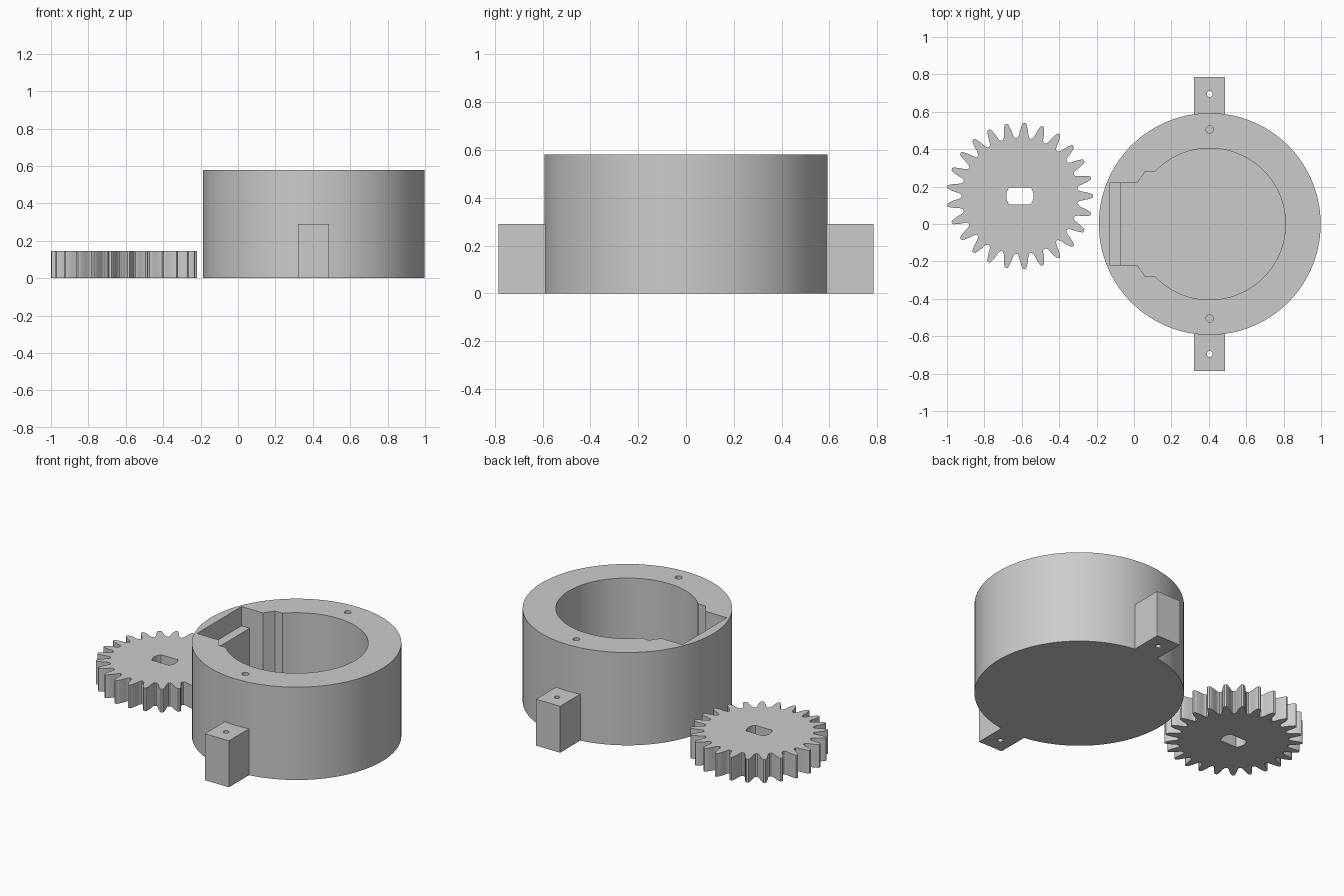
import bpy, bmesh, math

if "Cube" in bpy.data.objects:
    bpy.data.objects.remove(bpy.data.objects["Cube"])

grey = bpy.data.materials.new("plain grey")
grey.diffuse_color = (0.6, 0.6, 0.6, 1)
grey.use_nodes = True
grey.node_tree.nodes["Principled BSDF"].inputs["Base Color"].default_value = grey.diffuse_color
CX = 0.405            # housing centre
GX, GY = -0.61, 0.15  # gear centre


def prism(name, pts, z0, z1):
    """Extrude a closed outline between two heights."""
    bm = bmesh.new()
    face = bm.faces.new([bm.verts.new((x, y, z0)) for x, y in pts])
    ext = bmesh.ops.extrude_face_region(bm, geom=[face])
    top = [v for v in ext["geom"] if isinstance(v, bmesh.types.BMVert)]
    bmesh.ops.translate(bm, verts=top, vec=(0, 0, z1 - z0))
    bmesh.ops.recalc_face_normals(bm, faces=bm.faces)
    me = bpy.data.meshes.new(name)
    bm.to_mesh(me)
    bm.free()
    ob = bpy.data.objects.new(name, me)
    bpy.context.collection.objects.link(ob)
    me.materials.append(grey)
    return ob


def circle(x, y, r, n):
    return [(x + r * math.cos(2 * math.pi * i / n), y + r * math.sin(2 * math.pi * i / n))
            for i in range(n)]


def rect(x0, x1, y0, y1):
    return [(x0, y0), (x1, y0), (x1, y1), (x0, y1)]


def cut(ob, *cutters):
    bpy.context.view_layer.objects.active = ob
    for c in cutters:
        m = ob.modifiers.new("cut", 'BOOLEAN')
        m.operation, m.solver, m.object = 'DIFFERENCE', 'EXACT', c
        bpy.ops.object.modifier_apply(modifier=m.name)
        bpy.data.objects.remove(c)


def smooth(ob):
    bpy.ops.object.select_all(action='DESELECT')
    ob.select_set(True)
    bpy.context.view_layer.objects.active = ob
    bpy.ops.object.shade_smooth_by_angle(angle=math.radians(30))


# Round housing with a keyhole-shaped pocket and two blind screw holes
housing = prism("housing", circle(CX, 0, 0.593, 128), 0, 0.58)
R, FLOOR = 0.405, 0.03
a = math.asin(0.28 / R)
n = 80
bore = [(CX - R * math.cos(a + (2 * math.pi - 2 * a) * i / n),
         R * math.sin(a + (2 * math.pi - 2 * a) * i / n)) for i in range(n + 1)]
side = [(0.06, 0.28), (0.018, 0.22), (-0.13, 0.22)]
pocket = bore + [(x, -y) for x, y in side] + side[::-1]
cut(housing, prism("pocket_cutter", pocket, FLOOR, 0.7),
    *[prism("screw_cutter", circle(CX, s * 0.505, 0.02, 24), 0.29, 0.7) for s in (1, -1)])
smooth(housing)

# Ledge at the closed end of the pocket
prism("pocket_ledge", rect(-0.135, -0.073, -0.225, 0.225), 0.01, 0.46)

# Mounting blocks with through holes
for label, s in (("back", 1), ("front", -1)):
    y0, y1 = sorted((s * 0.56, s * 0.785))
    block = prism(label + "_mounting_block", rect(0.32, 0.487, y0, y1), 0, 0.29)
    cut(block, prism("hole_cutter", circle(CX, s * 0.695, 0.016, 24), -0.1, 0.4))
    smooth(block)

# Spur gear: half-tooth profile as (radius, angle offset in tooth pitches)
TEETH = 25
half = [(0.391, 0.06), (0.386, 0.105), (0.374, 0.155), (0.358, 0.215),
        (0.342, 0.26), (0.328, 0.30), (0.317, 0.36), (0.311, 0.44)]
tooth = [(r, -t) for r, t in half[::-1]] + half
outline = []
for k in range(TEETH):
    for r, t in tooth:
        ang = 2 * math.pi * (k + t) / TEETH
        outline.append((GX + r * math.cos(ang), GY + r * math.sin(ang)))
gear = prism("gear", outline, 0, 0.145)

# Shaft hole with two flats
b = math.asin(0.045 / 0.073)
arc = [(0.073 * math.cos(-b + 2 * b * i / 12), 0.073 * math.sin(-b + 2 * b * i / 12))
       for i in range(13)]
shaft = [(GX + s * x, GY + s * y) for s in (1, -1) for x, y in arc]
cut(gear, prism("shaft_cutter", shaft, -0.1, 0.3))
smooth(gear)
